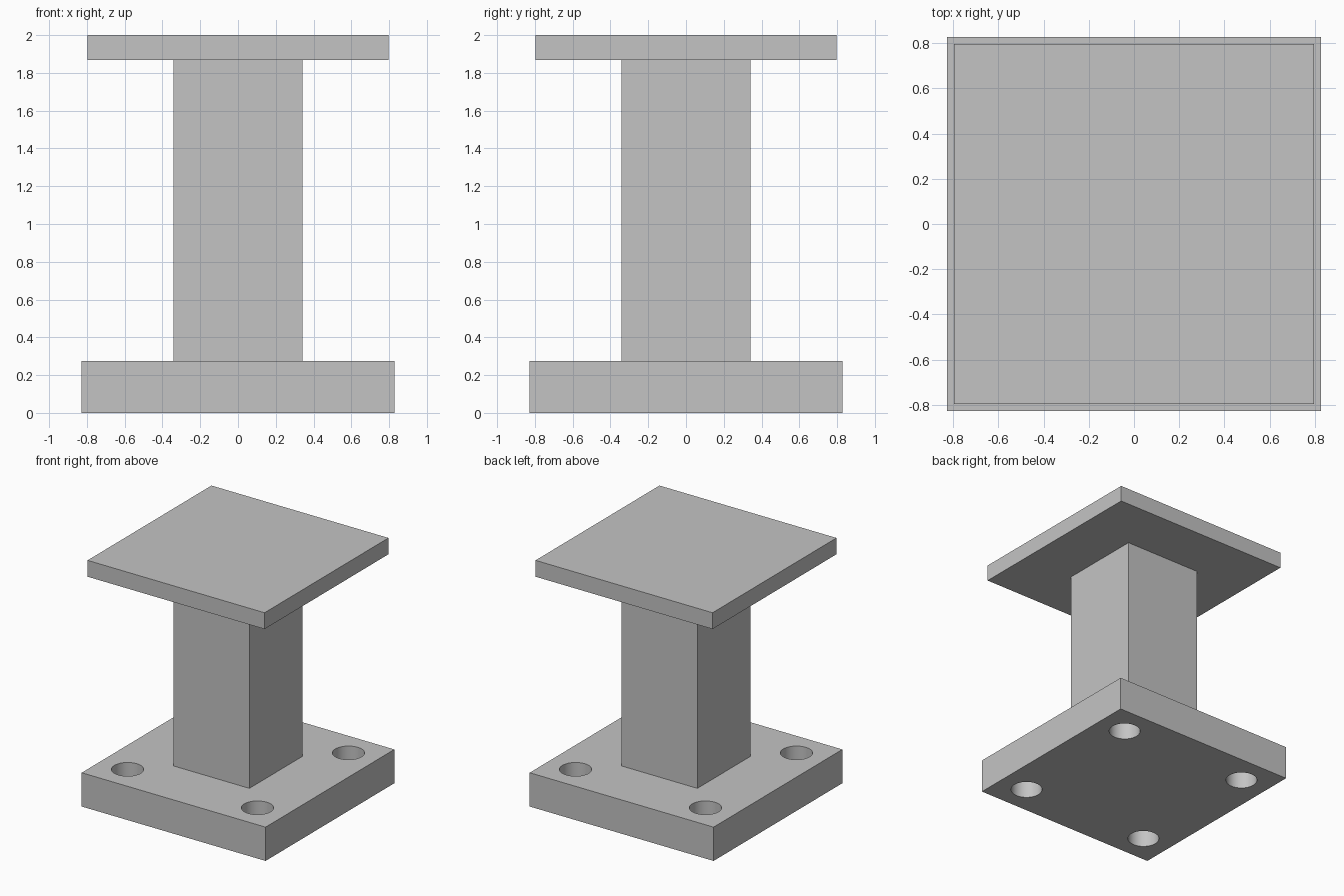
import bpy

default_cube = bpy.data.objects.get("Cube")
if default_cube:
    bpy.data.objects.remove(default_cube, do_unlink=True)

grey = bpy.data.materials.new("plain grey")
grey.use_nodes = True
colour = (0.55, 0.55, 0.55, 1)
grey.diffuse_color = colour
grey.node_tree.nodes["Principled BSDF"].inputs["Base Color"].default_value = colour


def block(name, half_width, bottom, top):
    """Square block standing between two heights."""
    bpy.ops.mesh.primitive_cube_add(size=1, location=(0, 0, (bottom + top) / 2))
    obj = bpy.context.object
    obj.name = name
    obj.scale = (2 * half_width, 2 * half_width, top - bottom)
    bpy.ops.object.transform_apply(location=True, rotation=False, scale=True)
    obj.data.materials.append(grey)
    return obj


BASE_TOP, PLATE_BOTTOM, HEIGHT = 0.275, 1.867, 2.0
HOLE_OFFSET, HOLE_RADIUS = 0.585, 0.119

# Column and top plate
block("column", 0.342, BASE_TOP, PLATE_BOTTOM)
block("top_plate", 0.797, PLATE_BOTTOM, HEIGHT)

# Base plate with a bolt hole through each corner
base = block("base_plate", 0.828, 0, BASE_TOP)
for sx in (-1, 1):
    for sy in (-1, 1):
        bpy.ops.mesh.primitive_cylinder_add(
            vertices=48, radius=HOLE_RADIUS, depth=1,
            location=(sx * HOLE_OFFSET, sy * HOLE_OFFSET, 0))
        cutter = bpy.context.object
        cutter.name = "bolt_hole_cutter"
        cutter.hide_render = True
        cutter.data.materials.append(grey)
        cut = base.modifiers.new("bolt_hole", 'BOOLEAN')
        cut.operation = 'DIFFERENCE'
        cut.solver = 'EXACT'
        cut.object = cutter
        bpy.ops.object.select_all(action='DESELECT')
        base.select_set(True)
        bpy.context.view_layer.objects.active = base
        bpy.ops.object.modifier_apply(modifier=cut.name)
        bpy.data.objects.remove(cutter, do_unlink=True)

# Smooth hole walls, sharp plate edges
bpy.ops.object.shade_smooth_by_angle()
